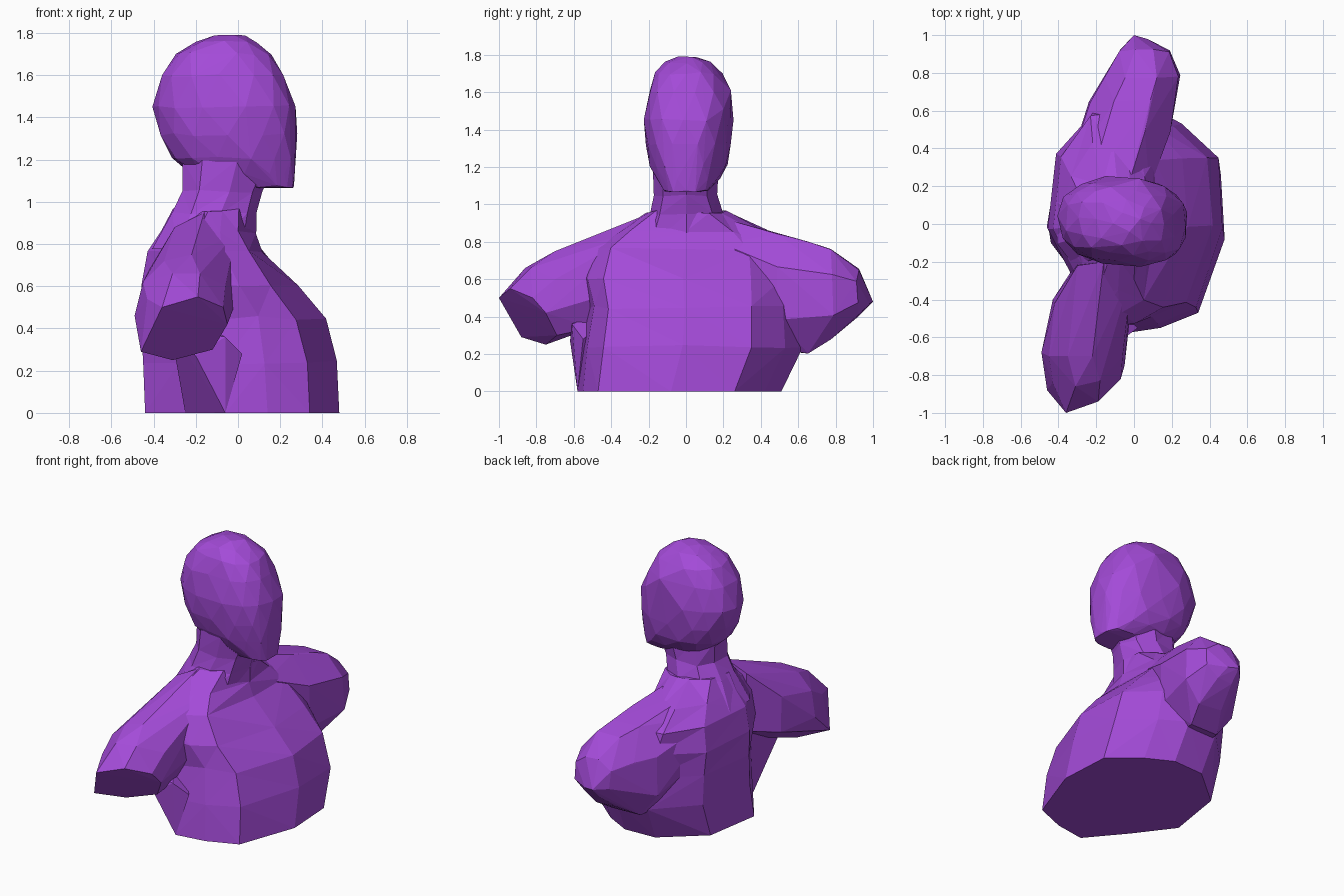
import bpy
import bmesh
import random
from math import cos, sin, pi, copysign
from mathutils import Vector

random.seed(4)
if "Cube" in bpy.data.objects:
    bpy.data.objects.remove(bpy.data.objects["Cube"])

purple = bpy.data.materials.new("purple")
purple.use_nodes = True
purple.diffuse_color = (0.37, 0.07, 0.69, 1)
purple.node_tree.nodes["Principled BSDF"].inputs["Base Color"].default_value = purple.diffuse_color


def oval(a0, a1, b0, b1, sides, power=2.4, turn=0.0):
    """Rounded-box outline filling the given bounds."""
    pts = []
    for i in range(sides):
        t = 2 * pi * i / sides + turn
        c, s = cos(t), sin(t)
        u = copysign(abs(c) ** (2 / power), c)
        v = copysign(abs(s) ** (2 / power), s)
        pts.append(((a0 + a1) / 2 + u * (a1 - a0) / 2, (b0 + b1) / 2 + v * (b1 - b0) / 2))
    return pts


def chisel(p, amount):
    return Vector(p) + Vector([random.uniform(-amount, amount) for _ in range(3)])


def finish(name, bm):
    bmesh.ops.recalc_face_normals(bm, faces=bm.faces)
    mesh = bpy.data.meshes.new(name)
    bm.to_mesh(mesh)
    bm.free()
    mesh.materials.append(purple)
    bpy.context.collection.objects.link(bpy.data.objects.new(name, mesh))


def hull(name, points):
    bm = bmesh.new()
    for p in points:
        bm.verts.new(p)
    out = bmesh.ops.convex_hull(bm, input=bm.verts)
    loose = [g for g in out["geom_interior"] if isinstance(g, bmesh.types.BMVert)]
    bmesh.ops.delete(bm, geom=loose, context="VERTS")
    finish(name, bm)


def loft(name, rings):
    bm = bmesh.new()
    loops = [[bm.verts.new(p) for p in ring] for ring in rings]
    n = len(loops[0])
    for low, high in zip(loops, loops[1:]):
        for i in range(n):
            j = (i + 1) % n
            quad = [low[i], low[j], high[j], high[i]]
            k = random.randint(0, 1)
            bm.faces.new([quad[k], quad[k + 1], quad[k + 2]])
            bm.faces.new([quad[k], quad[k + 2], quad[(k + 3) % 4]])
    bm.faces.new(loops[0])
    bm.faces.new(loops[-1])
    finish(name, bm)


# Torso: the base outline, refitted to the bounds of each level
base = [(0.46, 0.26), (0.48, -0.08), (0.34, -0.47), (0.14, -0.55), (-0.06, -0.58), (-0.26, -0.34),
        (-0.44, -0.1), (-0.38, 0.28), (-0.12, 0.5), (0.1, 0.51), (0.27, 0.42)]
levels = [  # z, x min, x max, y min, y max
    (0, -0.44, 0.48, -0.58, 0.51),
    (0.24, -0.45, 0.46, -0.56, 0.62),
    (0.45, -0.46, 0.415, -0.53, 0.62),
    (0.61, -0.455, 0.275, -0.55, 0.62),
    (0.76, -0.425, 0.125, -0.51, 0.58),
    (0.86, -0.37, 0.075, -0.38, 0.43),
    (0.96, -0.3, 0.07, -0.21, 0.22),
]
rings = []
for z, x0, x1, y0, y1 in levels:
    rings.append([chisel((x0 + (x + 0.44) / 0.92 * (x1 - x0), y0 + (y + 0.58) / 1.09 * (y1 - y0), z),
                         0.01 if z else 0) for x, y in base])
loft("torso", rings)

# Neck, flaring into the back and under the jaw
loft("neck", [[chisel((x, y, z), 0.008) for x, y in oval(x0, x1, -w, w, 9, 2.2)]
              for z, x0, x1, w in [(0.78, -0.42, 0.08, 0.28), (0.95, -0.32, 0.08, 0.2),
                                   (1.05, -0.27, 0.11, 0.175), (1.2, -0.28, 0.18, 0.175)]])

# Head: long front to back, with a flat jaw and a fuller left cheek and brow
head = [(0.16, 0.2, 1.51), (0.17, 0.18, 1.36), (0.03, 0.24, 1.61), (0.16, 0.175, 1.25)]
for n, (z, x0, x1, w) in enumerate([
        (1.07, 0.02, 0.265, 0.12), (1.13, -0.22, 0.27, 0.17), (1.21, -0.31, 0.275, 0.205),
        (1.32, -0.365, 0.28, 0.225), (1.45, -0.4, 0.28, 0.235), (1.6, -0.365, 0.22, 0.215),
        (1.7, -0.29, 0.16, 0.175), (1.76, -0.2, 0.09, 0.12), (1.785, -0.11, 0.03, 0.05)]):
    outline = oval(x0, x1, -w, w, 14 if n < 7 else 8, 2.4, n * 0.22)
    head += [chisel((x, y - 0.05 * x + 0.01, z), 0.008) for x, y in outline]
hull("head", head)

# Right arm stump: slanted cut end, then the shoulder ridge and its flanks
cut = [(-0.36, -1, 0.5), (-0.19, -0.94, 0.55), (-0.07, -0.82, 0.5), (-0.05, -0.75, 0.42),
       (-0.12, -0.69, 0.3), (-0.31, -0.75, 0.25), (-0.46, -0.88, 0.29)]
ridge = [(-0.16, -0.2, 0.95), (-0.3, -0.22, 0.88), (-0.2, -0.42, 0.85), (-0.32, -0.42, 0.8),
         (-0.22, -0.7, 0.75), (-0.35, -0.7, 0.72), (-0.31, -0.86, 0.66), (-0.18, -0.83, 0.66)]
flanks = [(-0.01, -0.25, 0.85), (-0.04, -0.45, 0.74), (-0.02, -0.48, 0.5), (-0.06, -0.7, 0.6),
          (-0.42, -0.42, 0.68), (-0.45, -0.7, 0.62), (-0.43, -0.84, 0.54), (-0.49, -0.68, 0.46),
          (-0.43, -0.4, 0.45), (-0.3, -0.45, 0.36), (-0.1, -0.5, 0.34), (-0.3, -0.2, 0.5)]
hull("right_arm", cut + ridge + flanks)

# Web under the right arm, running down to the base
hull("right_armpit", [(-0.06, -0.58, 0), (-0.25, -0.35, 0), (0.02, -0.55, 0.28), (-0.06, -0.61, 0.36),
                      (-0.2, -0.62, 0.27), (-0.32, -0.58, 0.4), (-0.3, -0.25, 0.5)])

# Left arm stump
stations = [(0.2, -0.39, 0.1, 0.4, 0.95), (0.48, -0.28, 0.2, 0.2, 0.86), (0.65, -0.25, 0.22, 0.19, 0.82),
            (0.78, -0.17, 0.25, 0.27, 0.77), (0.92, -0.08, 0.19, 0.4, 0.66)]
hull("left_arm", [(0.0, 1, 0.48), (0.07, 0.98, 0.47)]
     + [chisel((x, y, z), 0.01) for y, x0, x1, z0, z1 in stations
        for x, z in oval(x0, x1, z0, z1, 8, 2.2, pi / 8)])
